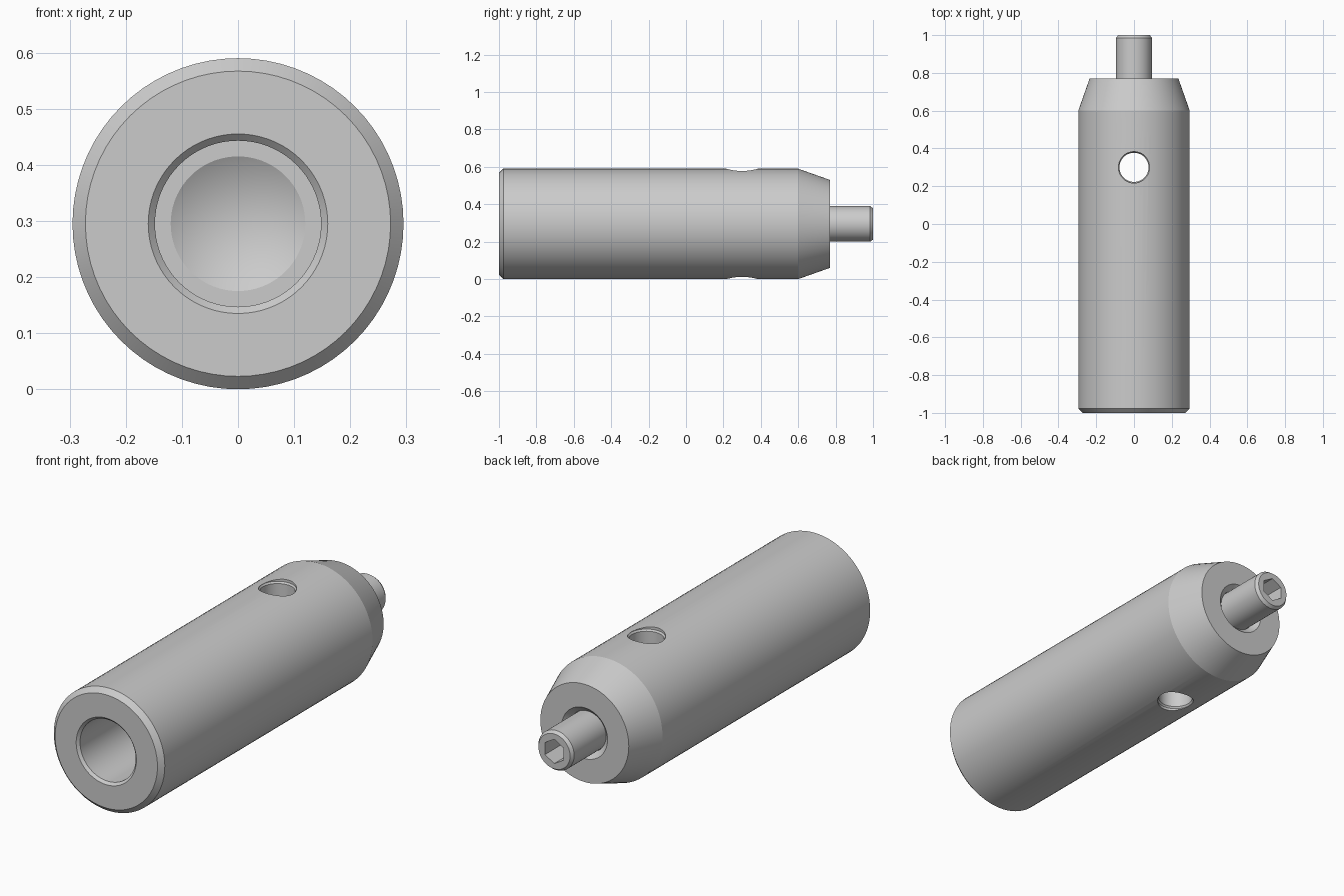
import bpy, bmesh, math
from mathutils import Matrix, Vector

cube = bpy.data.objects.get("Cube")
if cube:
    bpy.data.objects.remove(cube, do_unlink=True)

R = 0.295            # body radius and axis height
SEGMENTS = 72

steel = bpy.data.materials.new("grey_steel")
steel.use_nodes = True
grey = (0.6, 0.6, 0.6, 1)
steel.diffuse_color = grey
steel.node_tree.nodes["Principled BSDF"].inputs["Base Color"].default_value = grey


def lathe(name, profile, axis="Y", centre=(0, 0, R)):
    """Turn a closed (radius, distance) profile that starts and ends on the axis."""
    bm = bmesh.new()
    verts = [bm.verts.new((r, 0, d)) for r, d in profile]
    edges = [bm.edges.new(pair) for pair in zip(verts, verts[1:])]
    bmesh.ops.spin(bm, geom=verts + edges, cent=(0, 0, 0), axis=(0, 0, 1),
                   angle=math.tau, steps=SEGMENTS, use_merge=False)
    bmesh.ops.remove_doubles(bm, verts=bm.verts, dist=1e-5)
    bmesh.ops.dissolve_degenerate(bm, edges=bm.edges, dist=1e-6)
    if axis == "Y":
        bm.transform(Matrix.Rotation(-math.pi / 2, 4, "X"))
    bm.transform(Matrix.Translation(Vector(centre)))
    bmesh.ops.recalc_face_normals(bm, faces=bm.faces)
    mesh = bpy.data.meshes.new(name)
    bm.to_mesh(mesh)
    bm.free()
    mesh.materials.append(steel)
    obj = bpy.data.objects.new(name, mesh)
    bpy.context.collection.objects.link(obj)
    return obj


def activate(obj):
    bpy.ops.object.select_all(action="DESELECT")
    obj.select_set(True)
    bpy.context.view_layer.objects.active = obj


def cut(obj, cutter):
    cutter.hide_render = True
    mod = obj.modifiers.new("cut", "BOOLEAN")
    mod.operation = "DIFFERENCE"
    mod.solver = "EXACT"
    mod.object = cutter
    activate(obj)
    bpy.ops.object.modifier_apply(modifier=mod.name)
    bpy.data.objects.remove(cutter, do_unlink=True)


# Body: stepped front bore with conical floor, chamfered rim, tapered nose, rear screw hole
body = lathe("body", [
    (0, -0.13), (0.12, -0.2), (0.148, -0.2), (0.148, -0.988), (0.16, -1),
    (0.272, -1), (R, -0.977), (R, 0.6), (0.235, 0.77),
    (0.122, 0.77), (0.096, 0.744), (0.096, 0.5), (0, 0.5)])

# Cross hole through the body, lightly countersunk at both ends
rim, hole = 0.083, 0.077
cut(body, lathe("cross_hole_cutter", [
    (0, -0.4), (rim, -0.4), (rim, -0.282), (hole, -0.274),
    (hole, 0.274), (rim, 0.282), (rim, 0.4), (0, 0.4)],
    axis="Z", centre=(0, 0.3, R)))

# Set screw with chamfered tip and hexagonal socket
screw = lathe("set_screw", [
    (0, 0.51), (0.095, 0.51), (0.095, 0.985), (0.084, 1), (0, 1)])
bpy.ops.mesh.primitive_cylinder_add(vertices=6, radius=0.058, depth=0.24,
                                    location=(0, 1, R), rotation=(math.pi / 2, 0, 0))
cut(screw, bpy.context.object)

for part in (body, screw):
    activate(part)
    bpy.ops.object.shade_smooth_by_angle(angle=math.radians(15))
